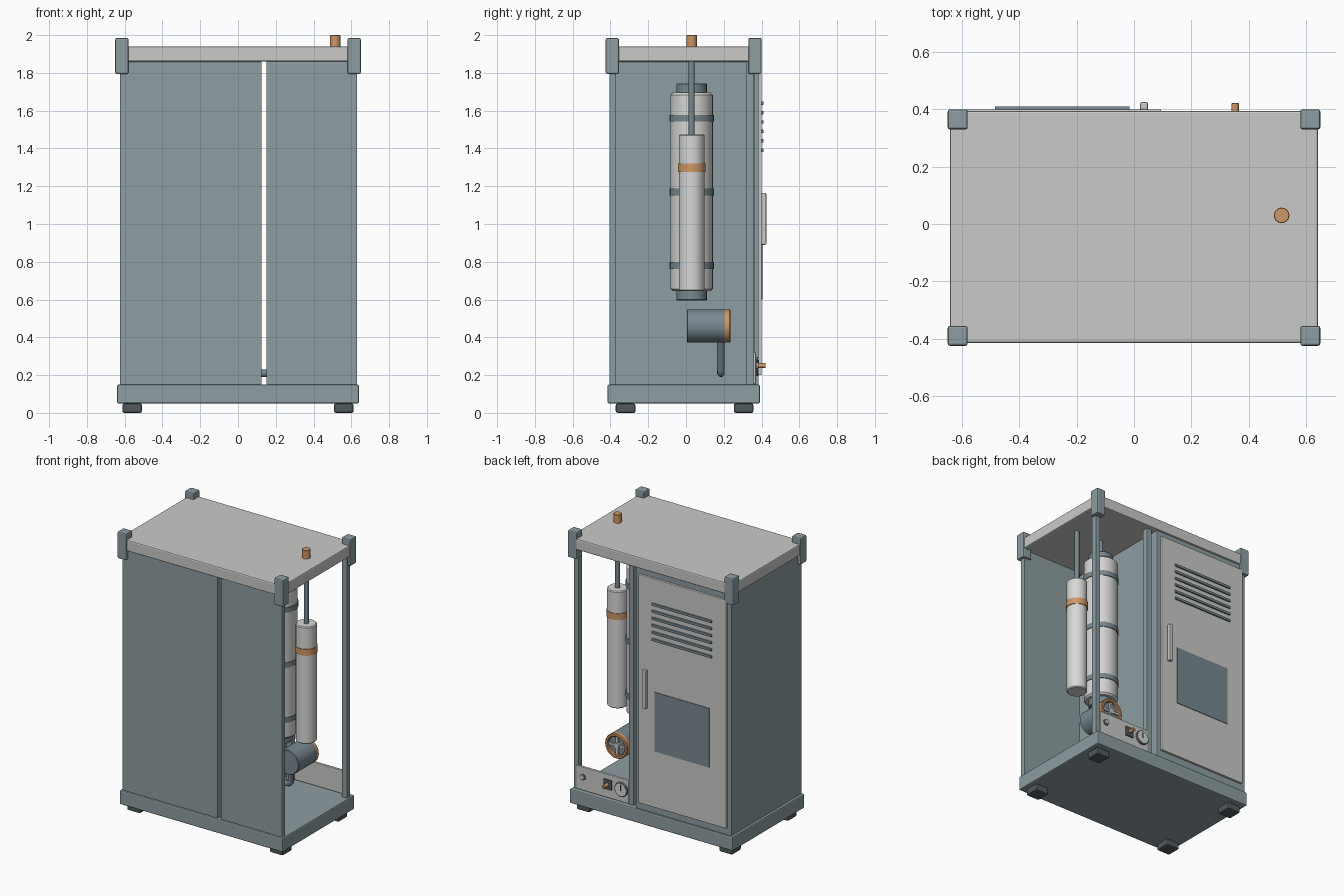
import bpy, bmesh
from math import pi, sin, cos
from mathutils import Matrix, Vector

old = bpy.data.objects.get("Cube")
if old:
    bpy.data.objects.remove(old, do_unlink=True)


def material(name, rgb):
    m = bpy.data.materials.new(name)
    m.use_nodes = True
    m.diffuse_color = (*rgb, 1)
    m.node_tree.nodes["Principled BSDF"].inputs["Base Color"].default_value = (*rgb, 1)
    return m


TEAL = material("grey teal paint", (0.27, 0.34, 0.36))
LIGHT = material("light grey paint", (0.59, 0.60, 0.58))
WHITE = material("pale metal", (0.68, 0.68, 0.67))
STEEL = material("blue grey steel", (0.19, 0.25, 0.28))
DARK = material("dark rubber", (0.08, 0.10, 0.11))
COPPER = material("copper orange", (0.62, 0.31, 0.13))


def finish(bm, name, mat, smooth=False):
    bmesh.ops.recalc_face_normals(bm, faces=bm.faces)
    me = bpy.data.meshes.new(name)
    bm.to_mesh(me)
    bm.free()
    me.materials.append(mat)
    ob = bpy.data.objects.new(name, me)
    bpy.context.collection.objects.link(ob)
    if smooth:
        bpy.ops.object.select_all(action='DESELECT')
        ob.select_set(True)
        bpy.context.view_layer.objects.active = ob
        bpy.ops.object.shade_smooth_by_angle(angle=pi / 6)
    return ob


def box(name, mat, xs, ys, zs, bevel=0.0):
    """Box between limits, with optional chamfered edges."""
    bm = bmesh.new()
    size = [b - a for a, b in (xs, ys, zs)]
    mid = [(a + b) / 2 for a, b in (xs, ys, zs)]
    bmesh.ops.create_cube(bm, size=1, matrix=Matrix.Translation(mid) @ Matrix.Diagonal((*size, 1)))
    if bevel:
        bmesh.ops.bevel(bm, geom=bm.edges[:], offset=bevel, segments=2, profile=0.5, affect='EDGES')
    return finish(bm, name, mat)


def lathe(name, mat, origin, profile, axis='Z', sides=32, closed=False):
    """Spin a (radius, height) profile about an axis through origin."""
    bm = bmesh.new()
    rings = [[bm.verts.new((r * cos(2 * pi * i / sides), r * sin(2 * pi * i / sides), h))
              for i in range(sides)] for r, h in profile]
    pairs = list(zip(rings, rings[1:]))
    if closed:
        pairs.append((rings[-1], rings[0]))
    else:
        bm.faces.new(rings[0])
        bm.faces.new(rings[-1])
    for a, b in pairs:
        for i in range(sides):
            j = (i + 1) % sides
            bm.faces.new((a[i], a[j], b[j], b[i]))
    turn = Matrix.Rotation(-pi / 2, 4, 'X') if axis == 'Y' else Matrix.Identity(4)
    bmesh.ops.transform(bm, matrix=Matrix.Translation(origin) @ turn, verts=bm.verts)
    return finish(bm, name, mat, True)


def rod(name, mat, origin, r, h0, h1, axis='Z', c=0.0):
    """Cylinder with optional chamfered ends."""
    prof = [(r - c, h0), (r, h0 + c), (r, h1 - c), (r - c, h1)] if c else [(r, h0), (r, h1)]
    return lathe(name, mat, origin, prof, axis)


# Base, feet and lid
box("base", TEAL, (-0.64, 0.64), (-0.415, 0.392), (0.05, 0.15), 0.008)
for sx in (-1, 1):
    for y in (-0.32, 0.305):
        x = sx * 0.56
        box("foot", DARK, (x - 0.052, x + 0.052), (y - 0.052, y + 0.052), (0, 0.05), 0.01)
    for y in (-0.39, 0.365):
        x = sx * 0.615
        box("corner_bracket", TEAL, (x - 0.035, x + 0.035), (y - 0.035, y + 0.035), (1.795, 1.985), 0.008)
box("lid", LIGHT, (-0.642, 0.642), (-0.415, 0.395), (1.86, 1.94), 0.008)

# Closed cabinet, bay front panel and bay posts
box("cabinet", TEAL, (-0.625, 0.125), (-0.405, 0.385), (0.15, 1.86), 0.004)
box("bay_front_panel", TEAL, (0.15, 0.63), (-0.405, -0.37), (0.15, 1.86), 0.003)
box("bay_corner_post", TEAL, (0.59, 0.63), (0.32, 0.36), (0.15, 1.86), 0.003)
box("bay_inner_post", TEAL, (0.155, 0.195), (0.32, 0.365), (0.15, 1.86), 0.003)

# Rear door with louvres, window and handle
box("door", LIGHT, (-0.595, 0.095), (0.38, 0.4), (0.2, 1.82), 0.004)
box("door_window", STEEL, (-0.465, -0.035), (0.398, 0.404), (0.6, 1.02))
for i in range(6):
    z = 1.39 + 0.05 * i
    box("door_louvre", STEEL, (-0.485, -0.015), (0.395, 0.41), (z - 0.009, z + 0.009), 0.003)
box("door_handle", LIGHT, (0.021, 0.049), (0.398, 0.425), (0.89, 1.165), 0.006)

# Large tank
tank = (0.31, 0.03, 0)
rod("tank", WHITE, tank, 0.112, 0.645, 1.695, c=0.012)
rod("tank_top_cap", STEEL, tank, 0.08, 1.68, 1.745, c=0.004)
rod("tank_bottom_cap", STEEL, tank, 0.08, 0.595, 0.66, c=0.004)
rod("tank_pipe", STEEL, tank, 0.016, 1.74, 1.87)
for z in (0.78, 1.17, 1.56):
    rod("tank_band", STEEL, tank, 0.117, z - 0.018, z + 0.018)

# Small cylinder with pipe and lid outlet
small = (0.515, 0.03, 0)
rod("small_cylinder", WHITE, small, 0.068, 0.645, 1.475, c=0.006)
rod("small_cylinder_band", COPPER, small, 0.073, 1.275, 1.32)
rod("small_cylinder_pipe", STEEL, small, 0.016, 1.47, 1.87)
rod("lid_outlet", COPPER, small, 0.027, 1.93, 2.0, c=0.002)

# Blower with copper ring and crossed guard
blower = Vector((0.385, 0, 0.46))
rod("blower_body", STEEL, blower, 0.087, 0.005, 0.213, 'Y', 0.004)
lathe("blower_ring", COPPER, blower,
      [(0.066, 0.205), (0.088, 0.205), (0.088, 0.23), (0.083, 0.235), (0.071, 0.235), (0.066, 0.23)],
      'Y', closed=True)
rod("blower_hub", LIGHT, blower, 0.02, 0.21, 0.232, 'Y')
for w, h in ((0.068, 0.008), (0.008, 0.068)):
    box("blower_guard_bar", LIGHT, (blower.x - w, blower.x + w), (0.214, 0.226),
        (blower.z - h, blower.z + h))

# Blower drain pipe as a bevelled curve
curve = bpy.data.curves.new("drain_pipe", 'CURVE')
curve.dimensions = '3D'
curve.bevel_depth = 0.02
curve.bevel_resolution = 4
curve.use_fill_caps = True
path = [(0.36, 0.46), (0.30, 0.46), (0.285, 0.445), (0.285, 0.225), (0.27, 0.21), (0.12, 0.21)]
spline = curve.splines.new('POLY')
spline.points.add(len(path) - 1)
for p, (x, z) in zip(spline.points, path):
    p.co = (x, 0.185, z, 1)
curve.materials.append(STEEL)
bpy.context.collection.objects.link(bpy.data.objects.new("drain_pipe", curve))

# Control panel with button, switch and gauge
box("control_panel", LIGHT, (0.19, 0.6), (0.352, 0.37), (0.155, 0.32), 0.003)
rod("button_rim", STEEL, (0.55, 0, 0.25), 0.022, 0.365, 0.376, 'Y')
rod("button", WHITE, (0.55, 0, 0.25), 0.016, 0.37, 0.383, 'Y', 0.002)
box("switch_plate", DARK, (0.32, 0.385), (0.365, 0.378), (0.215, 0.285), 0.003)
rod("switch_knob", COPPER, (0.353, 0, 0.25), 0.013, 0.37, 0.422, 'Y', 0.002)
rod("gauge_rim", STEEL, (0.245, 0, 0.245), 0.05, 0.365, 0.382, 'Y', 0.002)
rod("gauge_face", WHITE, (0.245, 0, 0.245), 0.043, 0.378, 0.384, 'Y')
box("gauge_needle", DARK, (0.242, 0.248), (0.383, 0.387), (0.24, 0.28))
